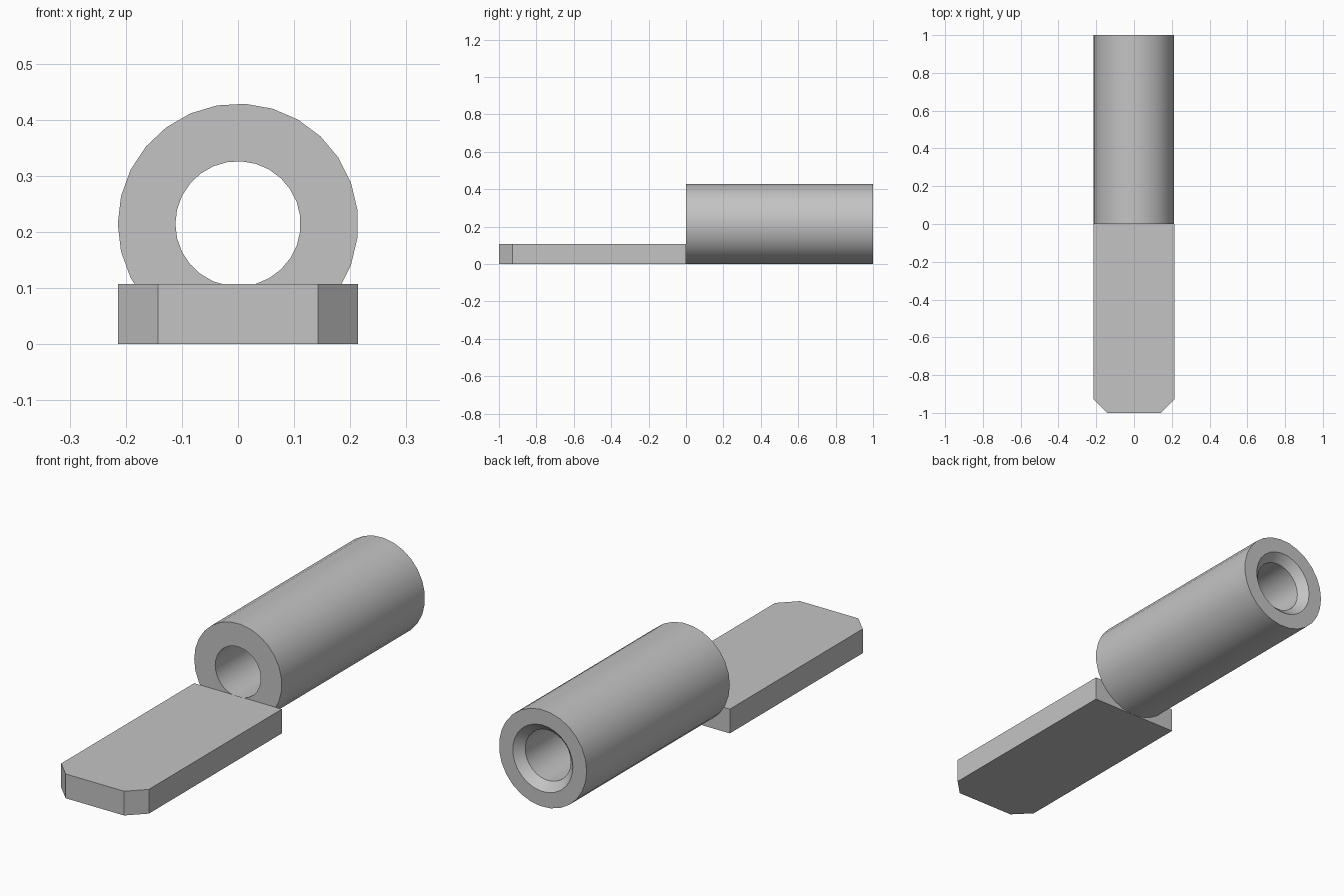
import bpy
import bmesh
from math import pi, cos, sin, radians

if "Cube" in bpy.data.objects:
    bpy.data.objects.remove(bpy.data.objects["Cube"], do_unlink=True)

UNIT = 1 / 14
RADIUS = 1.5 * UNIT * 2
SEGMENTS = 27

# Plain grey metal for every part
metal = bpy.data.materials.new("grey_metal")
metal.use_nodes = True
grey = (0.55, 0.55, 0.55, 1)
metal.diffuse_color = grey
metal.node_tree.nodes["Principled BSDF"].inputs["Base Color"].default_value = grey


def finish(name, bm):
    bmesh.ops.recalc_face_normals(bm, faces=bm.faces)
    mesh = bpy.data.meshes.new(name)
    bm.to_mesh(mesh)
    bm.free()
    mesh.materials.append(metal)
    obj = bpy.data.objects.new(name, mesh)
    bpy.context.collection.objects.link(obj)
    return obj


# Tube: closed (radius, y) profile turned about the y axis, countersunk at the back
profile = [(RADIUS, 0), (RADIUS, 1), (0.147, 1), (0.1116, 0.964), (0.1116, 0)]
bm = bmesh.new()
rings = []
for i in range(SEGMENTS):
    a = pi + 2 * pi * i / SEGMENTS
    rings.append([bm.verts.new((r * cos(a), y, RADIUS + r * sin(a))) for r, y in profile])
for i, ring in enumerate(rings):
    after = rings[(i + 1) % SEGMENTS]
    for j in range(len(profile)):
        k = (j + 1) % len(profile)
        bm.faces.new((ring[j], ring[k], after[k], after[j]))
tube = finish("tube", bm)
bpy.ops.object.select_all(action="DESELECT")
tube.select_set(True)
bpy.context.view_layer.objects.active = tube
bpy.ops.object.shade_smooth_by_angle(angle=radians(30))

# Flat tongue with two clipped front corners
half = [(RADIUS, 0), (RADIUS, UNIT - 1), (RADIUS - UNIT, -1)]
outline = half + [(-x, y) for x, y in reversed(half)]
bm = bmesh.new()
base = bm.faces.new([bm.verts.new((x, y, 0)) for x, y in outline])
top = bmesh.ops.extrude_face_region(bm, geom=[base], use_keep_orig=True)["geom"]
bmesh.ops.translate(bm, vec=(0, 0, RADIUS / 2),
                    verts=[g for g in top if isinstance(g, bmesh.types.BMVert)])
finish("flat_tongue", bm)
